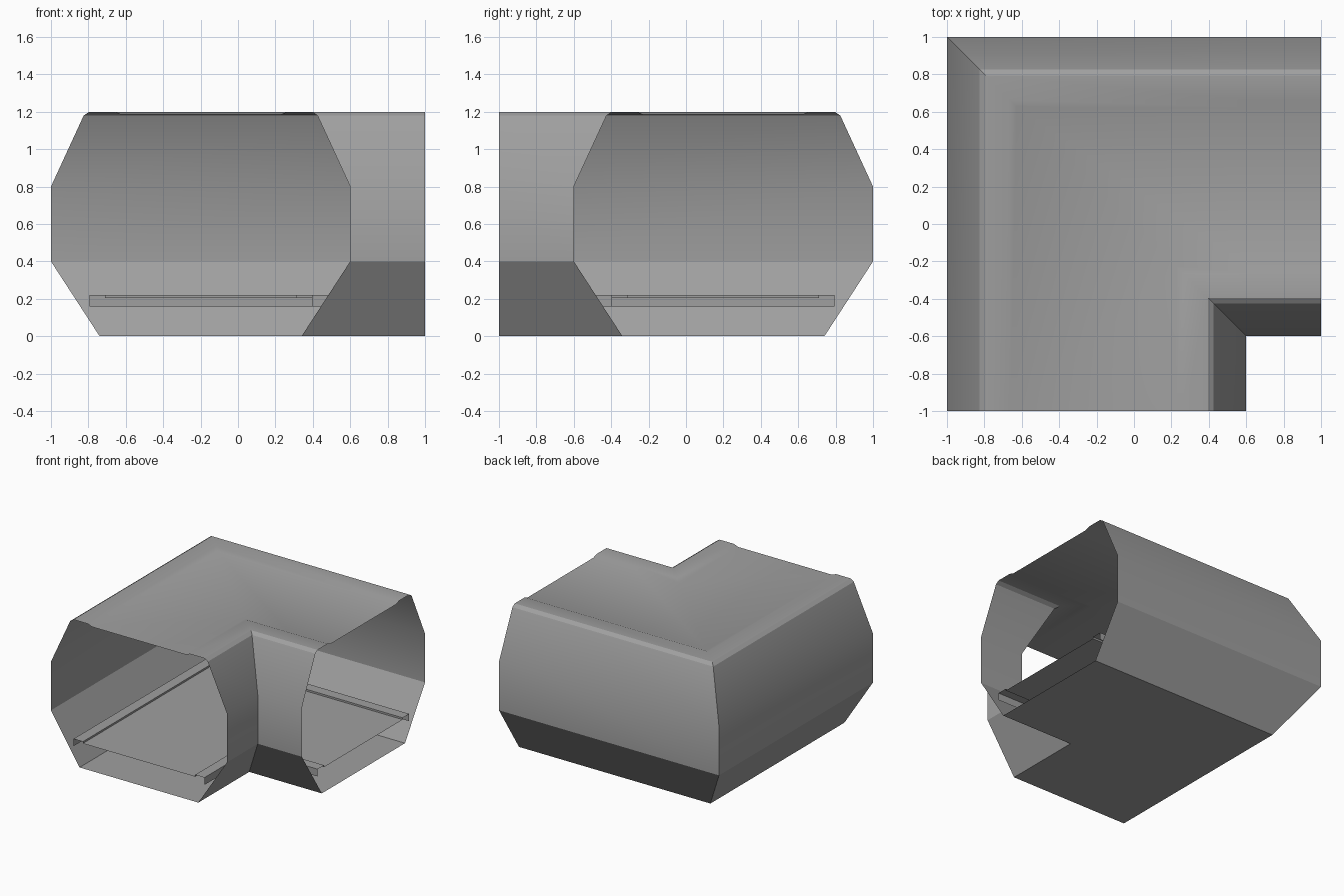
import bpy, bmesh, math

cube = bpy.data.objects.get("Cube")
if cube:
    bpy.data.objects.remove(cube, do_unlink=True)

# Single grey finish
grey = bpy.data.materials.new("matte_grey")
grey.use_nodes = True
COLOR = (0.35, 0.35, 0.35, 1)
grey.diffuse_color = COLOR
grey.node_tree.nodes["Principled BSDF"].inputs["Base Color"].default_value = COLOR

CENTRE = -0.2   # middle of the corridor section
SPLIT = 0.61    # extra ring near the side opening


def mirrored(half):
    """Complete a left half section with its mirror image."""
    return half + [(2 * CENTRE - u, z) for u, z in reversed(half)]


def sweep_corner(name, section, closed):
    """Sweep a section from the front opening round a mitred corner to the side opening."""
    bm = bmesh.new()
    rings = [
        [bm.verts.new((u, -1, z)) for u, z in section],
        [bm.verts.new((u, -u, z)) for u, z in section],
        [bm.verts.new((SPLIT, -u, z)) for u, z in section],
        [bm.verts.new((1, -u, z)) for u, z in section],
    ]
    n = len(section)
    for a, b in zip(rings, rings[1:]):
        for i in range(n if closed else n - 1):
            k = (i + 1) % n
            bm.faces.new((a[i], a[k], b[k], b[i]))
    mesh = bpy.data.meshes.new(name)
    bm.to_mesh(mesh)
    bm.free()
    mesh.materials.append(grey)
    obj = bpy.data.objects.new(name, mesh)
    bpy.context.collection.objects.link(obj)
    return obj


# Corridor shell: faceted walls, flat base, roof with a raised band on each edge
shell = sweep_corner("corridor_shell", mirrored([
    (-0.74, 0), (-1, 0.4), (-1, 0.8), (-0.825, 1.18),
    (-0.795, 1.2), (-0.665, 1.2), (-0.625, 1.185)]), True)
for face in shell.data.polygons:
    # the back wall stays flat up to the side opening
    face.use_smooth = not (face.normal.y > 0.5 and face.center.x < SPLIT)
shell.data.set_sharp_from_angle(angle=math.radians(30))

# Walkway: recessed floor with raised edge rails and hanging skirts
sweep_corner("walkway_floor", mirrored([
    (-0.795, 0.16), (-0.795, 0.22), (-0.71, 0.22), (-0.71, 0.205)]), False)
